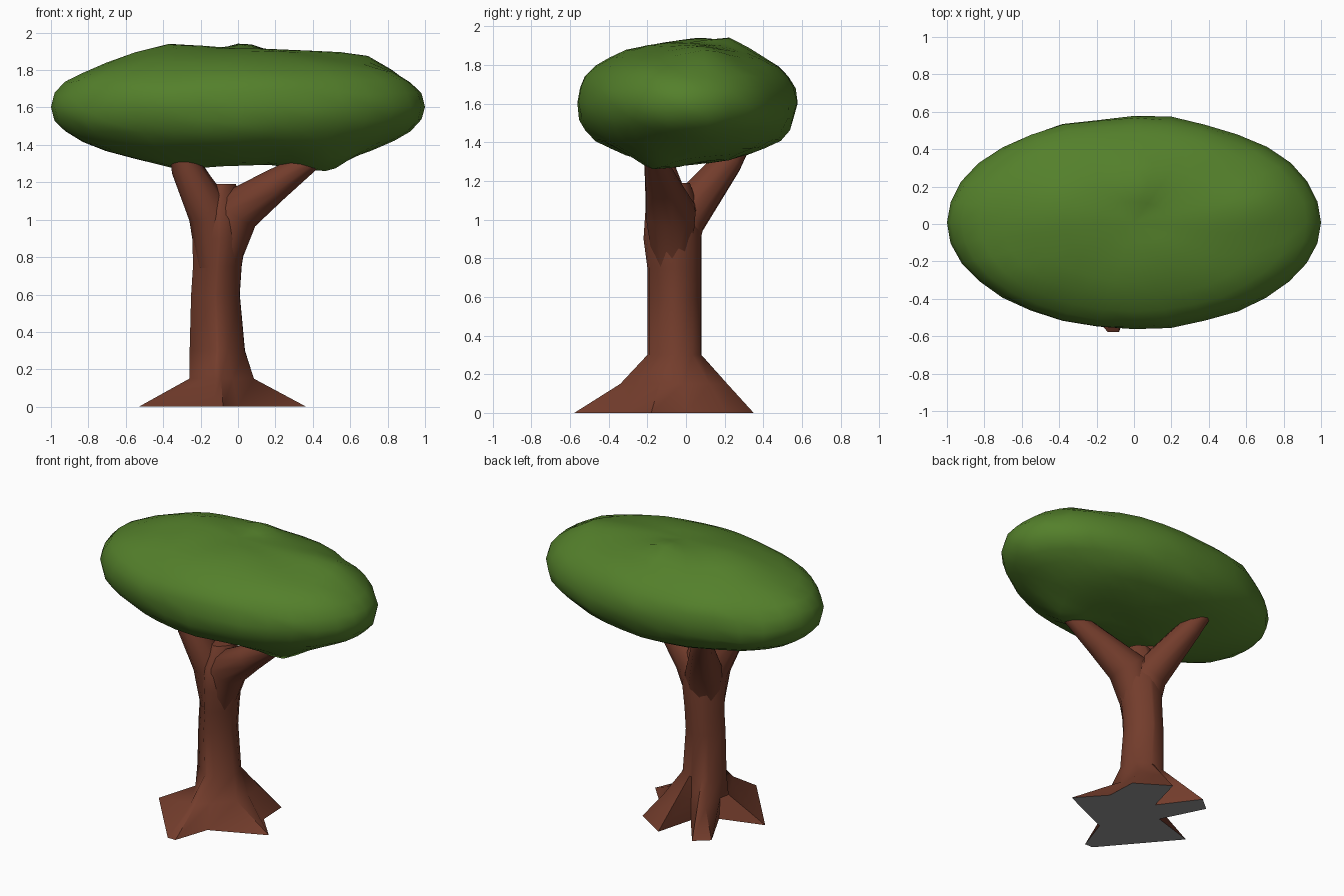
import bpy, bmesh, math
from mathutils import Vector, noise

if "Cube" in bpy.data.objects:
    bpy.data.objects.remove(bpy.data.objects["Cube"])


def material(name, rgb):
    m = bpy.data.materials.new(name)
    m.use_nodes = True
    m.diffuse_color = (*rgb, 1)
    m.node_tree.nodes["Principled BSDF"].inputs["Base Color"].default_value = (*rgb, 1)
    return m


leaf = material("leaf green", (0.088, 0.215, 0.024))
bark = material("bark brown", (0.172, 0.046, 0.025))
grey = material("underside grey", (0.3, 0.3, 0.3))


def finish(bm, name, mats, angle):
    bmesh.ops.recalc_face_normals(bm, faces=bm.faces)
    mesh = bpy.data.meshes.new(name)
    bm.to_mesh(mesh)
    bm.free()
    obj = bpy.data.objects.new(name, mesh)
    bpy.context.collection.objects.link(obj)
    for m in mats:
        mesh.materials.append(m)
    bpy.ops.object.select_all(action="DESELECT")
    obj.select_set(True)
    bpy.context.view_layer.objects.active = obj
    bpy.ops.object.shade_smooth_by_angle(angle=math.radians(angle))


def loft(bm, rings):
    """Skin a stack of point rings, cap both ends and return the first cap."""
    loops = [[bm.verts.new(p) for p in ring] for ring in rings]
    n = len(loops[0])
    for low, high in zip(loops, loops[1:]):
        for i in range(n):
            j = (i + 1) % n
            bm.faces.new((low[i], low[j], high[j], high[i]))
    bm.faces.new(loops[-1])
    return bm.faces.new(loops[0][::-1])


# Trunk: star-shaped root footprint gathered into a column
roots = [(0.365, -0.18), (0.2, 0.0), (0.19, 0.21), (-0.03, 0.35), (-0.1, 0.09),
         (-0.285, 0.34), (-0.38, 0.26), (-0.235, -0.03), (-0.53, -0.12),
         (-0.14, -0.578), (-0.08, -0.578), (0.0, -0.34)]
core = Vector((-0.11, -0.06))


def column(z, cx, cy, rx, ry):
    ring = []
    for p in roots:
        d = (Vector(p) - core).normalized()
        ring.append(Vector((cx + d.x * rx, cy + d.y * ry, z)))
    return ring


ground = [Vector((x, y, 0)) for x, y in roots]
neck = column(0.3, -0.11, -0.06, 0.15, 0.14)
flare = []
for g, c in zip(ground, neck):
    p = g.lerp(c, 0.5)
    flare.append(Vector((min(max(p.x, -0.26), 0.085), max(p.y, -0.34), 0.15)))

bm = bmesh.new()
sole = loft(bm, [ground, flare, neck,
                 column(0.6, -0.12, -0.06, 0.132, 0.14),
                 column(0.75, -0.11, -0.06, 0.132, 0.14),
                 column(0.9, -0.1, -0.07, 0.145, 0.15),
                 column(1.05, -0.1, -0.07, 0.14, 0.14),
                 column(1.19, -0.09, -0.06, 0.08, 0.08)])
sole.material_index = 1
finish(bm, "trunk", [bark, grey], 50)


# Branches: limbs that rise inside the trunk, bend out and taper into the crown
def branch(name, path, sides=10):
    points = [Vector(p[:3]) for p in path]
    bm = bmesh.new()
    rings = []
    for i, (c, p) in enumerate(zip(points, path)):
        ahead = points[min(i + 1, len(points) - 1)]
        behind = points[max(i - 1, 0)]
        turn = Vector((0, 0, 1)).rotation_difference(ahead - behind)
        rings.append([c + turn @ Vector((math.cos(a), math.sin(a), 0)) * p[3]
                      for a in (math.tau * k / sides for k in range(sides))])
    loft(bm, rings)
    finish(bm, name, [bark], 50)


branch("left_branch", [(-0.1, -0.07, 0.75, 0.1), (-0.02, -0.08, 1.04, 0.135),
                       (0.19, -0.125, 1.18, 0.09), (0.42, -0.17, 1.335, 0.05)])
branch("right_front_branch", [(-0.12, -0.07, 0.75, 0.1), (-0.14, -0.085, 1.03, 0.125),
                              (-0.28, -0.14, 1.28, 0.08), (-0.31, -0.15, 1.4, 0.06)])
branch("right_back_branch", [(-0.11, -0.06, 0.72, 0.1), (-0.13, -0.02, 1.0, 0.125),
                             (-0.28, 0.22, 1.3, 0.075), (-0.33, 0.28, 1.4, 0.06)])

# Crown: flattened lumpy ball with a few knobs
bm = bmesh.new()
bmesh.ops.create_uvsphere(bm, u_segments=32, v_segments=16, radius=1)
knobs = [((0.03, 0.22, 1.9), 0.11, 0.045), ((0.45, -0.15, 1.33), 0.15, -0.07),
         ((-0.33, -0.1, 1.31), 0.18, -0.03), ((-0.38, 0.1, 1.89), 0.2, 0.04),
         ((0.66, 0.1, 1.83), 0.15, 0.035)]
for v in bm.verts:
    n = v.co.normalized()
    lump = 1 + 0.03 * noise.noise(n * 3 + Vector((3, 1, 7))) * (1 - n.x ** 4)
    lift = math.copysign(min(abs(n.z) ** 0.9, 0.97), n.z)
    p = Vector((n.x * lump, n.y * 0.57 * lump + 0.008, 1.603 + lift * 0.32 * lump))
    p.z += 0.03 * noise.noise(n * 3) * (1 - abs(n.z))
    for spot, size, height in knobs:
        p.z += height * math.exp(-((p - Vector(spot)).length / size) ** 2)
    v.co = p
finish(bm, "crown", [leaf], 60)
